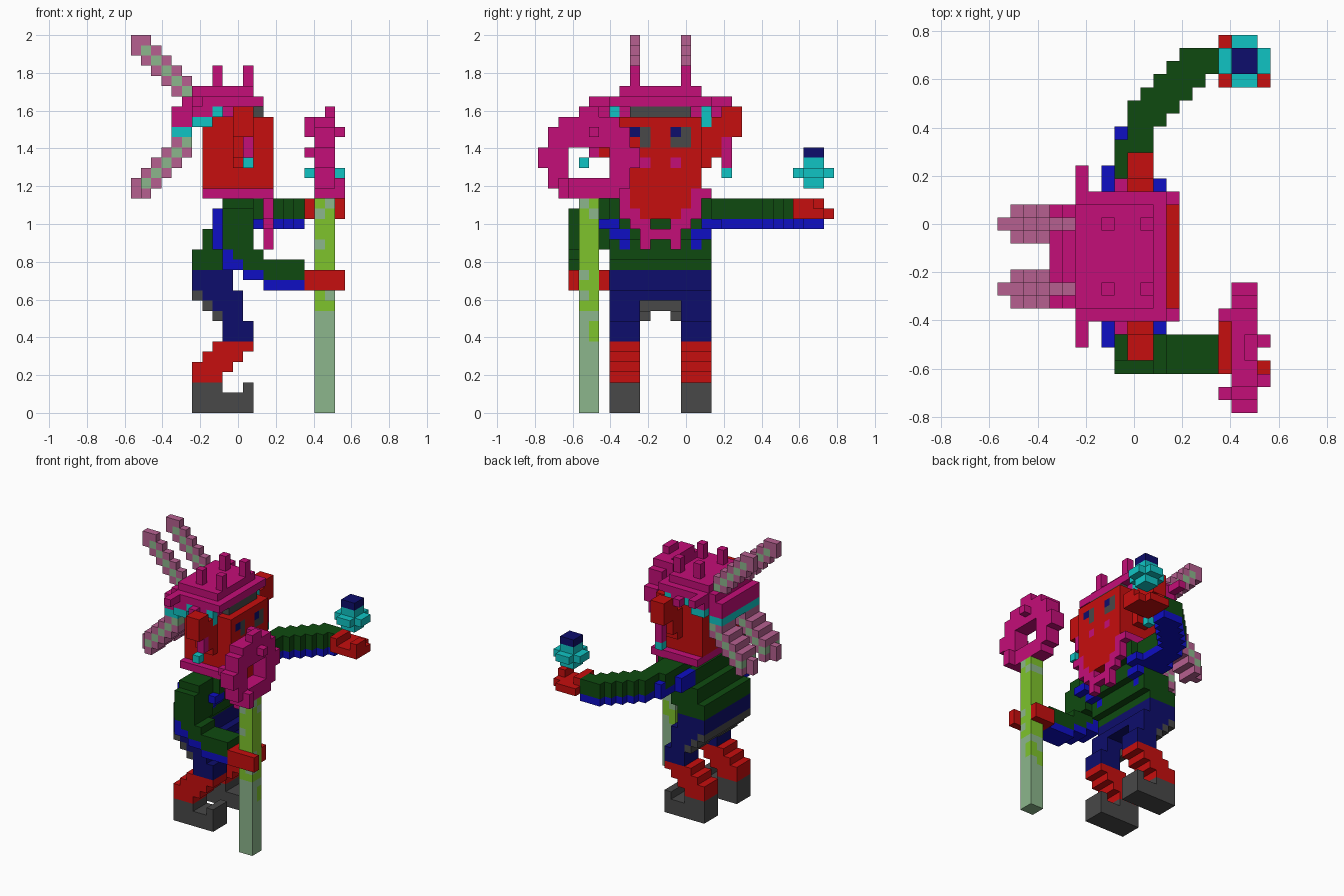
import bpy, bmesh, random
from mathutils import Vector

cube = bpy.data.objects.get("Cube")
if cube:
    bpy.data.objects.remove(cube)

UNIT = 2 / 37
ORIGIN = Vector((-10.5, -14.5, 0))
random.seed(4)

# Palette
COLOURS = {"pink": "c40e78", "red": "c60e0e", "dark_green": "0f4a10", "blue": "0e0ec4",
           "navy": "0d0d6c", "charcoal": "484848", "cyan": "10c4c4", "lime": "7ec42c",
           "sage": "8cb68c", "pale_pink": "b66090"}


def linear(pair):
    v = int(pair, 16) / 255
    return v / 12.92 if v < 0.04 else ((v + 0.055) / 1.055) ** 2.4


MATERIALS = {}
for name, code in COLOURS.items():
    mat = bpy.data.materials.new(name)
    mat.use_nodes = True
    rgba = [linear(code[n:n + 2]) for n in (0, 2, 4)] + [1]
    mat.diffuse_color = rgba
    shader = next(n for n in mat.node_tree.nodes if n.type == "BSDF_PRINCIPLED")
    shader.inputs["Base Color"].default_value = rgba
    MATERIALS[name] = mat

cells = {}


def span(r):
    return range(r[0], r[1] + 1) if isinstance(r, tuple) else (r,)


def block(part, colour, x, y, z, mirror=False):
    """Fill a block of unit cubes; mirror repeats it across the body's middle."""
    for i in span(x):
        for j in span(y):
            for k in span(z):
                cells[i, j, k] = (part, colour)
                if mirror:
                    cells[i, 23 - j, k] = (part, colour)


# Boots
block("boots", "charcoal", (6, 11), (7, 9), (0, 1), True)
for x in ((6, 8), 11):
    block("boots", "charcoal", x, (7, 9), 2, True)

# Bent lower legs
for z, x in enumerate(((6, 8), (6, 9), (7, 10), (8, 11)), 3):
    block("lower_legs", "red", x, (7, 9), z, True)

# Trousers with a dark seat
block("trousers", "navy", (9, 11), (7, 9), (7, 8), True)
block("trousers", "navy", (9, 10), (7, 9), 9, True)
block("trousers", "navy", (8, 10), (7, 9), 10, True)
block("trousers", "navy", (7, 10), (7, 16), 11)
block("trousers", "navy", (6, 9), (7, 16), (12, 13))
block("trousers", "charcoal", 6, (7, 16), 11)
block("trousers", "charcoal", 7, (7, 16), 10)
block("trousers", "charcoal", 8, (7, 10), 9, True)

# Jacket leaning forward, with a V-shaped trim
for z, x in enumerate(((6, 9), (6, 10), (7, 10), (7, 11), (8, 11), (8, 12), (9, 12)), 14):
    block("jacket", "dark_green", x, (7, 16), z)
block("jacket", "blue", 10, 8, 16, True)
block("jacket", "blue", 11, (7, 8), 17, True)
block("jacket", "blue", (11, 12), (6, 7), 18, True)

# Right arm, bent down to the staff
block("right_arm", "dark_green", (9, 11), (4, 6), 20)
block("right_arm", "dark_green", (9, 11), (3, 6), (16, 19))
block("right_arm", "dark_green", (10, 12), (3, 5), 15)
block("right_arm", "dark_green", (11, 14), (3, 5), 14)
block("right_arm", "dark_green", (14, 16), (3, 5), 14)
block("right_arm", "dark_green", (13, 16), (3, 5), 13)
block("right_arm", "blue", 8, (5, 6), (16, 19))
block("right_arm", "blue", 9, (3, 5), 15)
block("right_arm", "blue", (9, 10), (3, 5), 14)
block("right_arm", "blue", (11, 12), (3, 5), 13)
block("right_arm", "blue", (13, 16), (3, 5), 12)

# Right hand gripping the staff
block("right_hand", "red", 17, (3, 6), (12, 13))
block("right_hand", "red", (18, 20), 3, (12, 13))
block("right_hand", "red", (18, 19), 6, (12, 13))

# Left arm, curving forward
curve = [((9, 11), (17, 20)), ((10, 11), 21), ((10, 12), 22), ((10, 13), 23),
         ((11, 14), 24), ((12, 15), 25), ((13, 16), 26), ((14, 16), 27)]
for x, y in curve:
    block("left_arm", "blue", x, y, 18)
    block("left_arm", "dark_green", x, y, (19, 20))
block("left_arm", "blue", 9, 21, (18, 19))
block("left_arm", "blue", 8, (16, 18), (18, 19))

# Left hand, open palm
block("left_hand", "red", (17, 19), (25, 28), 19)
block("left_hand", "red", 20, (25, 27), 19)
block("left_hand", "red", 17, (25, 27), 20)
block("left_hand", "red", 20, (25, 26), 20)

# Floating orb
block("orb", "cyan", (18, 19), (26, 27), (22, 24))
block("orb", "cyan", (17, 20), (26, 27), 23)
block("orb", "cyan", (18, 19), (25, 28), 23)
block("orb", "navy", (18, 19), (26, 27), 25)

# Mottled staff shaft, greener towards the top
for k in range(21):
    for i in (18, 19):
        for j in (4, 5):
            green = random.random() < min(0.85, (k - 4) / 10)
            block("staff_shaft", "lime" if green else "sage", i, j, k)

# Staff ring
for j in range(10):
    for k in range(21, 29):
        hole = j in span((3, 6)) and k in span((23, 25))
        if (j - 4.5) ** 2 + (k - 24.5) ** 2 < 21.5 and not hole:
            block("staff_ring", "pink", (18, 19), j, k)
block("staff_ring", "pink", 19, (4, 5), 29)
for x, y, z in ((17, 1, 25), (17, 7, (27, 28)), (20, 5, 27), (20, 2, (21, 22))):
    block("staff_ring", "pink", x, y, z)

# Neck ruff and beard framing the chin
block("neck_ruff", "pink", (7, 13), (7, 16), 21)
block("beard", "pink", 13, (8, 15), (19, 20))
block("beard", "pink", 13, (9, 10), 18, True)
block("beard", "pink", 13, (10, 13), 17)
block("beard", "pink", 13, 10, 16, True)
block("head", "red", (12, 13), (9, 14), (20, 21))
block("head", "red", (12, 13), (10, 13), 19)

# Head, nostrils and eyes
block("head", "red", (7, 13), (8, 15), (22, 28))
block("head", "pink", 13, 10, 24, True)
block("head", "charcoal", 13, 10, (26, 27), True)
block("head", "charcoal", 13, 14, (26, 27))
block("head", "navy", 13, 9, 27)
block("head", "navy", 13, 13, 27)

# Ears with hanging earrings
block("ears", "red", (10, 11), (4, 5), (27, 29), True)
block("ears", "red", (10, 11), 6, (25, 28), True)
block("ears", "red", (10, 11), 7, (24, 27), True)
block("earrings", "pink", 11, 5, (25, 26), True)
block("earrings", "cyan", 11, 4, 24)
block("earrings", "pink", 11, 18, 24)
block("earrings", "cyan", 11, 18, 23)

# Hair, fringe, tufts and spikes
block("hair", "pink", (4, 5), (8, 15), (28, 29))
block("hair", "pink", (6, 11), (7, 16), 29)
block("hair", "pink", (5, 12), (8, 15), 30)
block("hair", "pink", (6, 12), (7, 16), 30)
block("hair", "pink", (6, 11), (8, 15), 31)
block("hair", "pink", 6, (5, 6), 30, True)
block("hair", "pink", 9, 6, 29, True)
block("hair", "charcoal", 12, (9, 14), 29)
for x in (8, 11):
    block("hair", "pink", x, 9, (32, 33), True)

# Headband sloping down to the back
block("headband", "cyan", 8, 7, 29, True)
block("headband", "cyan", 11, 7, (28, 29), True)
block("headband", "cyan", (6, 7), (7, 16), 28)
block("headband", "cyan", (4, 5), (8, 15), 27)

# Ribbon tails: slim pair rising, broad pair hanging
for start, step, side, part in ((36, -1, 0, "upper_ribbons"), (21, 1, 1, "lower_ribbons")):
    for d in range(6):
        for i in (d - 1, d, d + 1):
            if 0 <= i < 6:
                core = i == d and d > 0
                wide = side if i else 0
                y = (9 - wide, 9 + wide)
                if (i, 9, start + step * d) not in cells:
                    block(part, "sage" if core else "pale_pink", i, y, start + step * d, True)

# Turn the cubes into one shell per part, keeping only outer faces
CORNERS = ((-1, -1), (1, -1), (1, 1), (-1, 1))
parts = {}
for cell, (part, colour) in cells.items():
    parts.setdefault(part, []).append((cell, colour))

for part, content in parts.items():
    mesh = bpy.data.meshes.new(part)
    bm = bmesh.new()
    slots = sorted({colour for _, colour in content})
    verts = {}
    for cell, colour in content:
        for axis in range(3):
            for sign in (-1, 1):
                near = list(cell)
                near[axis] += sign
                if tuple(near) in cells:
                    continue
                ring = []
                for a, b in CORNERS[::sign]:
                    offset = [0, 0, 0]
                    offset[axis] = sign
                    offset[(axis + 1) % 3], offset[(axis + 2) % 3] = a, b
                    key = tuple(c + (o + 1) // 2 for c, o in zip(cell, offset))
                    if key not in verts:
                        verts[key] = bm.verts.new((Vector(key) + ORIGIN) * UNIT)
                    ring.append(verts[key])
                bm.faces.new(ring).material_index = slots.index(colour)
    bm.to_mesh(mesh)
    bm.free()
    for colour in slots:
        mesh.materials.append(MATERIALS[colour])
    bpy.context.collection.objects.link(bpy.data.objects.new(part, mesh))
